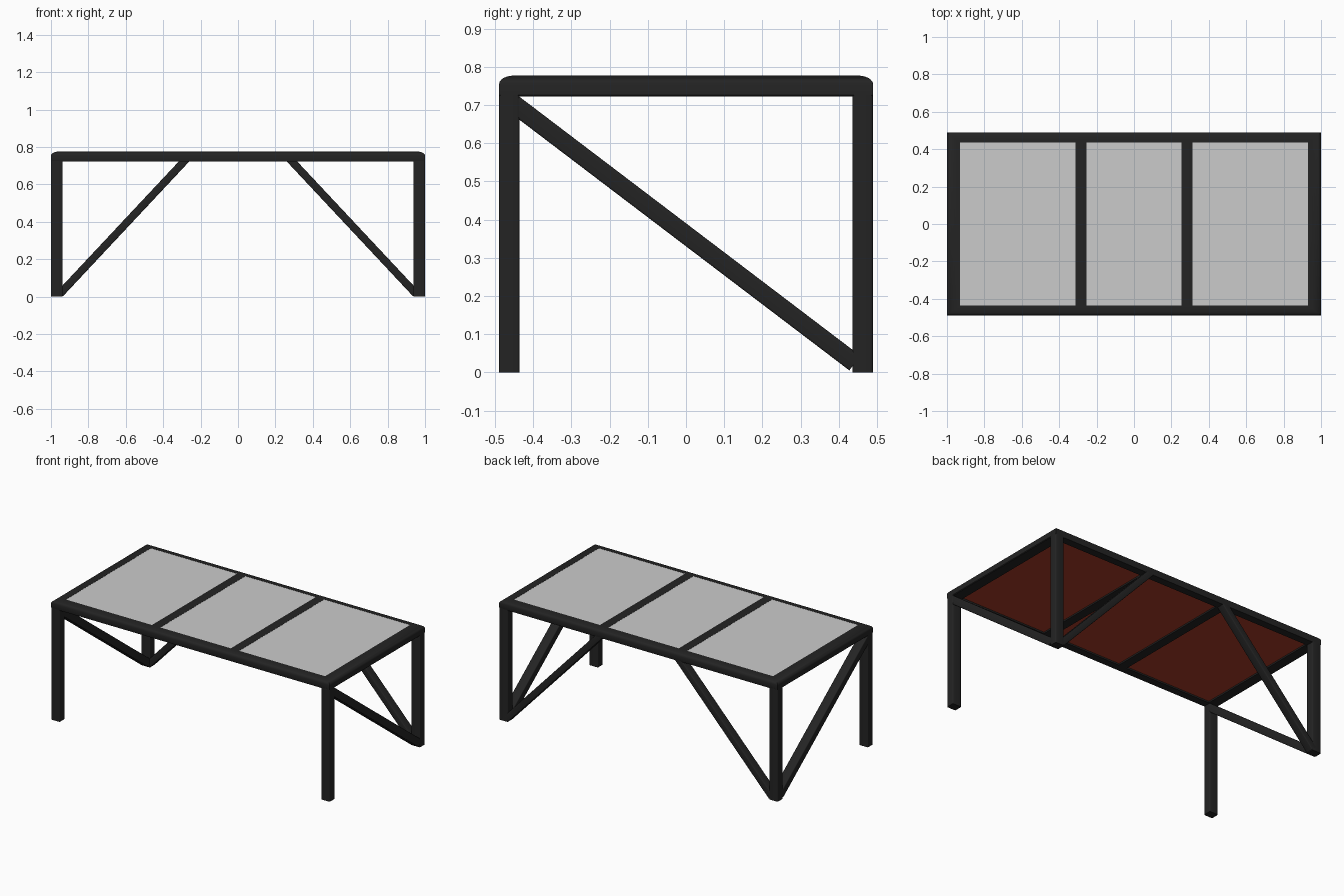
import bpy, bmesh, math
from mathutils import Vector, Matrix

if "Cube" in bpy.data.objects:
    bpy.data.objects.remove(bpy.data.objects["Cube"])


def material(name, rgb):
    m = bpy.data.materials.new(name)
    m.diffuse_color = (*rgb, 1)
    m.use_nodes = True
    m.node_tree.nodes["Principled BSDF"].inputs["Base Color"].default_value = m.diffuse_color
    return m


BLACK = material("black_metal", (0.017, 0.017, 0.017))
GREY = material("grey_panel", (0.54, 0.54, 0.54))
RED = material("red_underside", (0.40, 0.045, 0.02))
TOP, LOW = 0.777, 0.722
ZC = (TOP + LOW) / 2


def rounded(w, h, r, n=3):
    """Rounded rectangle outline centred on the origin."""
    pts = []
    for k, (sx, sy) in enumerate([(1, 1), (-1, 1), (-1, -1), (1, -1)]):
        for i in range(n + 1):
            a = math.pi / 2 * (k + i / n)
            pts.append((sx * (w / 2 - r) + r * math.cos(a),
                        sy * (h / 2 - r) + r * math.sin(a)))
    return pts


def skin(name, rings, closed=False):
    """Join matching rings of points into a tube."""
    bm = bmesh.new()
    vs = [[bm.verts.new(p) for p in ring] for ring in rings]
    n = len(vs[0])
    for k in range(len(vs) if closed else len(vs) - 1):
        a, b = vs[k], vs[(k + 1) % len(vs)]
        for i in range(n):
            bm.faces.new((a[i], a[(i + 1) % n], b[(i + 1) % n], b[i]))
    if not closed:
        bm.faces.new(vs[0])
        bm.faces.new(vs[-1])
    bmesh.ops.recalc_face_normals(bm, faces=bm.faces)
    me = bpy.data.meshes.new(name)
    bm.to_mesh(me)
    bm.free()
    ob = bpy.data.objects.new(name, me)
    bpy.context.collection.objects.link(ob)
    me.materials.append(BLACK)
    bpy.ops.object.select_all(action='DESELECT')
    ob.select_set(True)
    bpy.context.view_layer.objects.active = ob
    bpy.ops.object.shade_smooth_by_angle(angle=math.radians(35))
    return ob


def bar(name, p, q, side, w, h, r=0.005):
    """Straight bar from p to q; w is measured along the side axis."""
    p, q, s = Vector(p), Vector(q), Vector(side)
    up = (q - p).normalized().cross(s)
    return skin(name, [[e + s * a + up * b for a, b in rounded(w, h, r)] for e in (p, q)])


# Mitred top frame, outer top edge rounded; u runs 0 (inner) to 1 (outer)
prof = [(0, TOP), (0, LOW), (0.95, LOW), (1, LOW + 0.004)]
for i in range(7):
    a = math.pi / 2 * i / 6
    prof.append((0.25 + 0.75 * math.cos(a), TOP - 0.022 + 0.022 * math.sin(a)))
skin("top_frame", [[(sx * (0.931 + u * 0.069), sy * (0.437 + u * 0.052), z) for u, z in prof]
                   for sx, sy in [(1, 1), (-1, 1), (-1, -1), (1, -1)]], True)

for s, side in ((-1, "left"), (1, "right")):
    # Legs
    for t, end in ((-1, "front"), (1, "back")):
        bar(f"{end}_{side}_leg", (s * 0.969, t * 0.4625, 0), (s * 0.969, t * 0.4625, 0.745),
            (1, 0, 0), 0.062, 0.053)
    # Cross bar under the top
    bar(f"{side}_cross_bar", (s * 0.283, -0.45, ZC), (s * 0.283, 0.45, ZC),
        (1, 0, 0), 0.06, TOP - LOW, 0.002)
    # Diagonal braces from the foot of the back leg
    bar(f"{side}_end_brace", (s * 0.969, 0.442, 0.0245), (s * 0.969, -0.463, 0.712),
        (1, 0, 0), 0.06, 0.048)
    bar(f"{side}_back_brace", (s * 0.95, 0.4625, 0.017), (s * 0.265, 0.4625, 0.748),
        (0, 1, 0), 0.053, 0.041)

# Panel slab set in the frame, grey above and red below
bm = bmesh.new()
bmesh.ops.create_cube(bm, size=1, matrix=Matrix.Translation((0, 0, 0.754))
                      @ Matrix.Diagonal((1.90, 0.90, 0.044, 1)))
for f in bm.faces:
    f.normal_update()
    f.material_index = 1 if f.normal.z < -0.5 else 0
me = bpy.data.meshes.new("top_panel")
bm.to_mesh(me)
bm.free()
me.materials.append(GREY)
me.materials.append(RED)
bpy.context.collection.objects.link(bpy.data.objects.new("top_panel", me))
